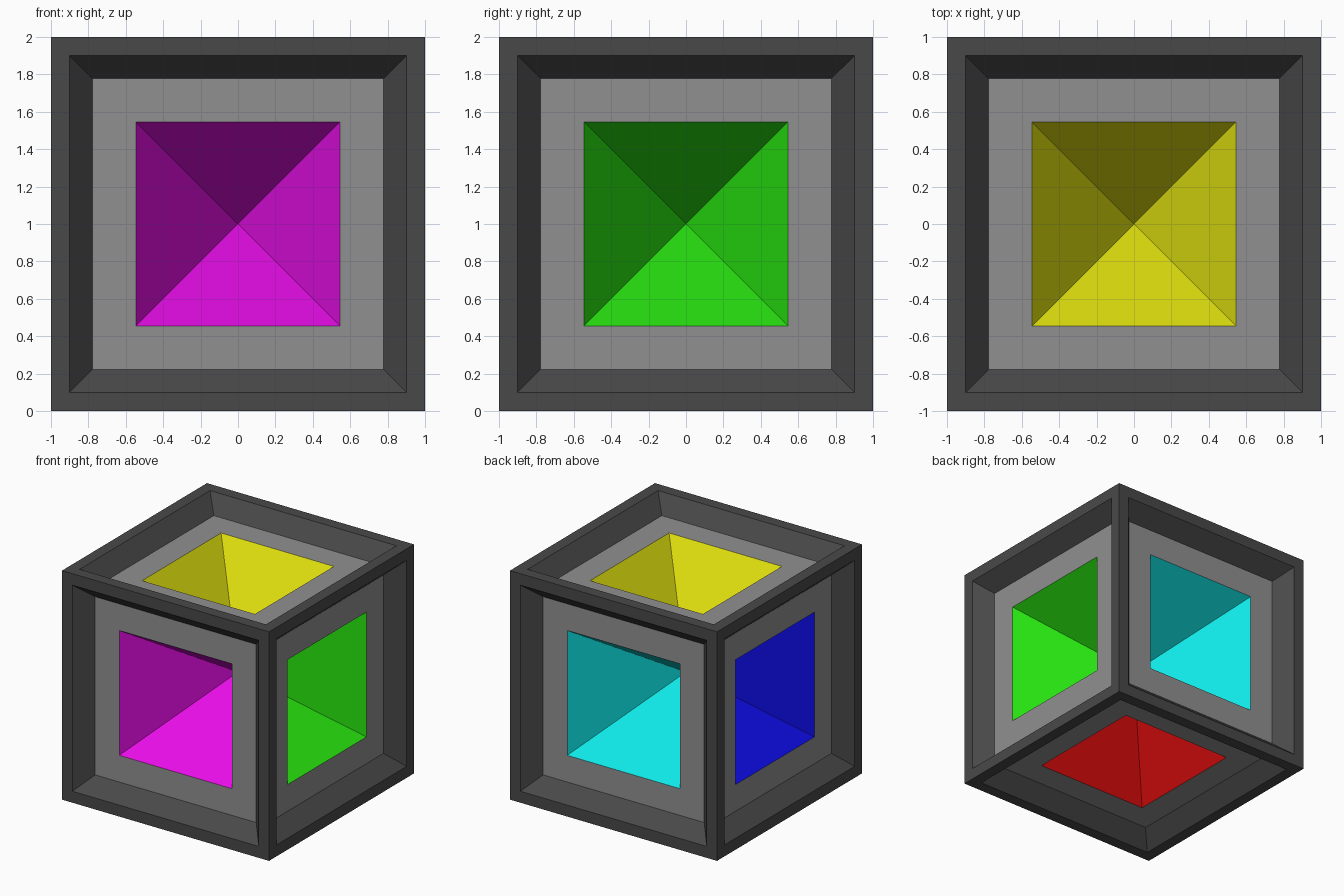
import bpy, bmesh
from mathutils import Vector

if "Cube" in bpy.data.objects:
    bpy.data.objects.remove(bpy.data.objects["Cube"])

RIM, PANEL, WELL, DEPTH = 0.90, 0.778, 0.545, 0.14   # half widths and panel recess


def material(name, rgb):
    m = bpy.data.materials.new(name)
    m.diffuse_color = (*rgb, 1)
    m.use_nodes = True
    m.node_tree.nodes["Principled BSDF"].inputs["Base Color"].default_value = m.diffuse_color
    return m


def add_rings(bm, direction, profile):
    """Square rings (half width, depth below the cube side) facing 'direction'."""
    rot = Vector(direction).to_track_quat('Z', 'Y').to_matrix()
    prev = None
    for half, depth in profile:
        z = 1 - depth
        corners = [(-1, -1), (1, -1), (1, 1), (-1, 1)] if half else [(0, 0)]
        ring = [bm.verts.new(rot @ Vector((x * half, y * half, z)) + Vector((0, 0, 1)))
                for x, y in corners]
        if prev:
            for i in range(4):
                j = (i + 1) % 4
                inner = [ring[j], ring[i]] if half else [ring[0]]
                bm.faces.new([prev[i], prev[j]] + inner)
        prev = ring


def make_part(name, directions, profile, mat):
    bm = bmesh.new()
    for d in directions:
        add_rings(bm, d, profile)
    bmesh.ops.remove_doubles(bm, verts=bm.verts, dist=1e-4)
    me = bpy.data.meshes.new(name)
    bm.to_mesh(me)
    bm.free()
    me.materials.append(mat)
    ob = bpy.data.objects.new(name, me)
    bpy.context.collection.objects.link(ob)


sides = {
    "front": ((0, -1, 0), "magenta", (0.8, 0.004, 0.8)),
    "right": ((1, 0, 0), "green", (0.021, 0.8, 0.005)),
    "top": ((0, 0, 1), "yellow", (0.8, 0.8, 0.005)),
    "back": ((0, 1, 0), "cyan", (0.005, 0.8, 0.8)),
    "left": ((-1, 0, 0), "blue", (0.004, 0.004, 0.8)),
    "bottom": ((0, 0, -1), "red", (0.8, 0.004, 0.004)),
}
directions = [s[0] for s in sides.values()]

# Dark cube frame with bevels sloping inward
make_part("frame", directions, [(1, 0), (RIM, 0), (PANEL, DEPTH)],
          material("dark grey", (0.066, 0.066, 0.066)))

# Recessed flat grey borders
make_part("recessed_panels", directions, [(PANEL, DEPTH), (WELL, DEPTH)],
          material("mid grey", (0.28, 0.28, 0.28)))

# Coloured pyramid wells, all meeting at the cube centre
for side, (direction, colour, rgb) in sides.items():
    make_part(side + "_pyramid_well", [direction], [(WELL, DEPTH), (0, 1)],
              material(colour, rgb))
